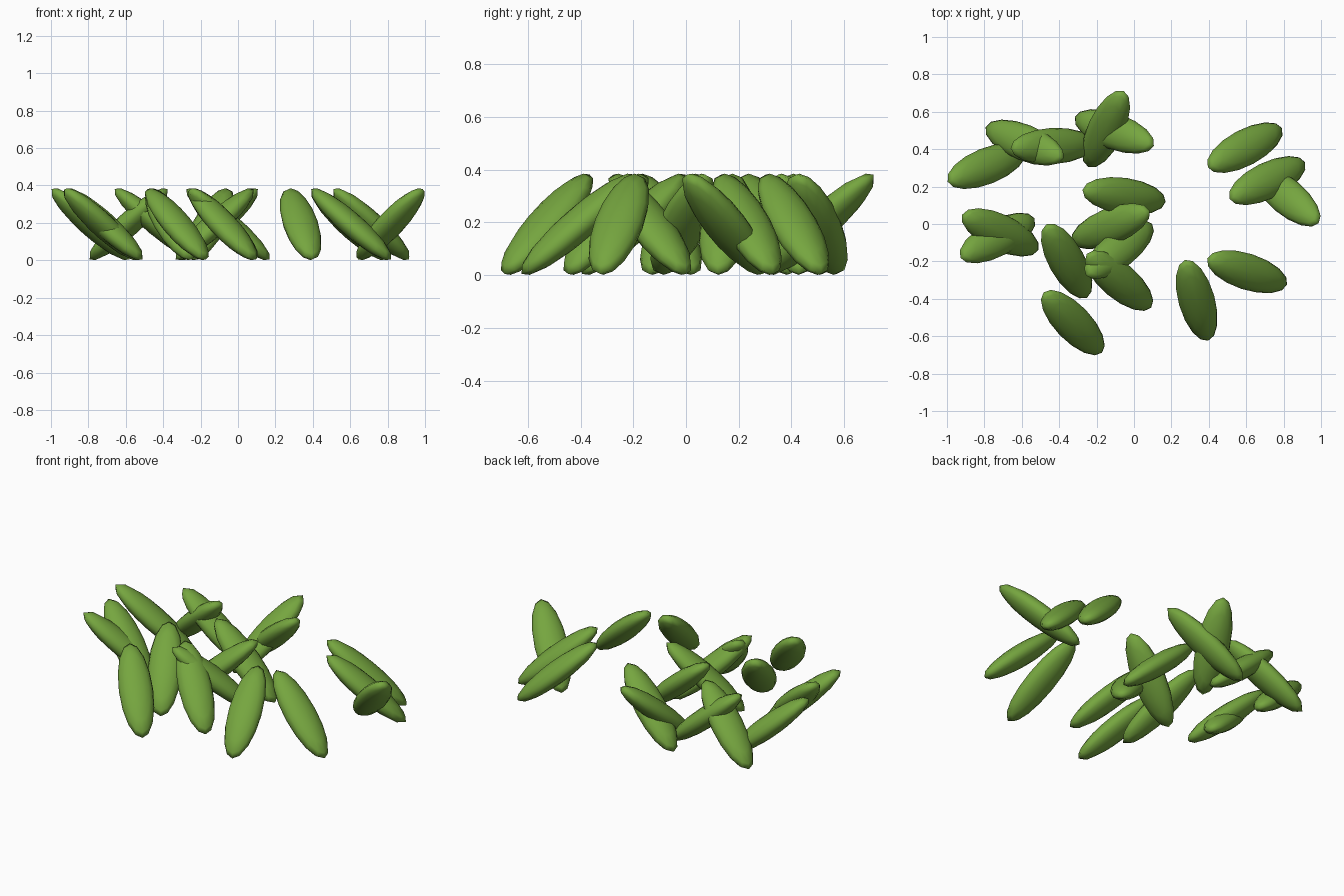
import bpy, math
from mathutils import Matrix

if "Cube" in bpy.data.objects:
    bpy.data.objects.remove(bpy.data.objects["Cube"])

green = bpy.data.materials.new("leaf_green")
green.diffuse_color = (0.18, 0.38, 0.05, 1)
green.use_nodes = True
green.node_tree.nodes["Principled BSDF"].inputs["Base Color"].default_value = green.diffuse_color

TILT = math.radians(40)          # every leaf leans by the same angle
HALF = (0.293, 0.097, 0.061)     # half length, half width, half thickness
MID_Z = 0.193

# centre x, centre y, heading of the raised end in degrees
LEAVES = [
    (-0.788, 0.31, 202), (-0.585, 0.435, -22), (-0.435, 0.417, 183),
    (-0.105, 0.495, -20), (-0.15, 0.508, 65),
    (0.593, 0.408, 208), (0.713, 0.232, 206), (0.815, 0.148, -40),
    (0.605, -0.255, 162), (0.335, -0.408, 106),
    (-0.327, -0.527, 134), (-0.36, -0.198, 119),
    (-0.08, -0.303, 140), (-0.08, -0.137, 218),
    (-0.125, -0.012, 22), (-0.053, 0.15, 172),
    (-0.715, -0.045, 155), (-0.73, -0.075, 208),
]


def leaf(i, x, y, heading):
    """Flattened oval leaf, pitched up and turned to its heading."""
    bpy.ops.mesh.primitive_uv_sphere_add(segments=16, ring_count=8, radius=1)
    ob = bpy.context.object
    ob.name = f"leaf_{i:02d}"
    ob.data.transform(Matrix.Diagonal((*HALF, 1)))
    ob.rotation_euler = (0, -TILT, math.radians(heading))
    ob.location = (x, y, MID_Z)
    ob.data.materials.append(green)
    bpy.ops.object.shade_smooth()


for i, (x, y, heading) in enumerate(LEAVES, 1):
    leaf(i, x, y, heading)
